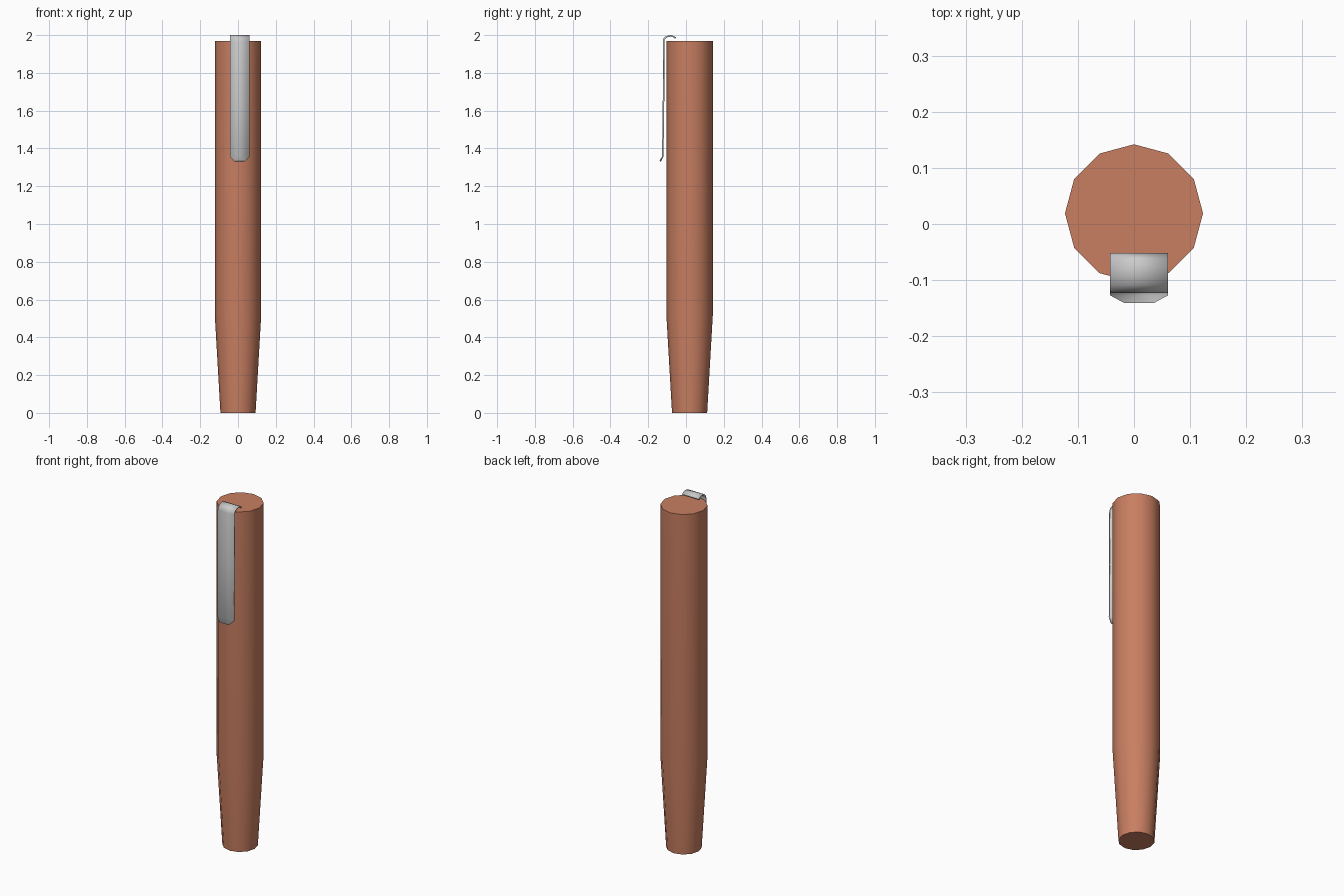
import bpy, math

if "Cube" in bpy.data.objects:
    bpy.data.objects.remove(bpy.data.objects["Cube"])


def make_object(name, verts, faces, angle):
    mesh = bpy.data.meshes.new(name)
    mesh.from_pydata(verts, [], faces)
    mesh.update()
    obj = bpy.data.objects.new(name, mesh)
    bpy.context.collection.objects.link(obj)
    bpy.ops.object.select_all(action='DESELECT')
    obj.select_set(True)
    bpy.context.view_layer.objects.active = obj
    bpy.ops.object.shade_smooth_by_angle(angle=math.radians(angle))
    return obj


def coloured(obj, name, colour):
    mat = bpy.data.materials.new(name)
    mat.diffuse_color = colour
    mat.use_nodes = True
    mat.node_tree.nodes["Principled BSDF"].inputs["Base Color"].default_value = mat.diffuse_color
    obj.data.materials.append(mat)


# Barrel: twelve-sided tube tapering toward the foot
SIDES = 12
rings = [(0.0, 0.093), (0.52, 0.123), (1.97, 0.123)]
verts = [(r * math.cos(2 * math.pi * i / SIDES),
          0.019 + r * math.sin(2 * math.pi * i / SIDES), z)
         for z, r in rings for i in range(SIDES)]
faces = [tuple(reversed(range(SIDES))),
         tuple(range(2 * SIDES, 3 * SIDES))]
for k in range(len(rings) - 1):
    for i in range(SIDES):
        j = (i + 1) % SIDES
        a, b = k * SIDES, (k + 1) * SIDES
        faces.append((a + i, a + j, b + j, b + i))
barrel = make_object("barrel", verts, faces, 35)
coloured(barrel, "copper_orange", (0.58, 0.21, 0.12, 1))

# Clip: thin bent strip (y, z, half width), hooked over the top, flared tip
CLIP_X = 0.009
path = [(-0.054, 1.984, 0.052), (-0.064, 1.991, 0.052), (-0.078, 1.996, 0.052),
        (-0.094, 1.994, 0.052), (-0.107, 1.989, 0.052), (-0.115, 1.981, 0.052),
        (-0.119, 1.967, 0.052), (-0.119, 1.66, 0.052), (-0.123, 1.357, 0.052),
        (-0.137, 1.332, 0.027)]
verts = [(CLIP_X + s * w, y, z) for y, z, w in path for s in (-1, 1)]
faces = [(2 * i, 2 * i + 2, 2 * i + 3, 2 * i + 1) for i in range(len(path) - 1)]
clip = make_object("clip", verts, faces, 35)
solid = clip.modifiers.new("thickness", 'SOLIDIFY')
solid.thickness = 0.008
solid.offset = 0
